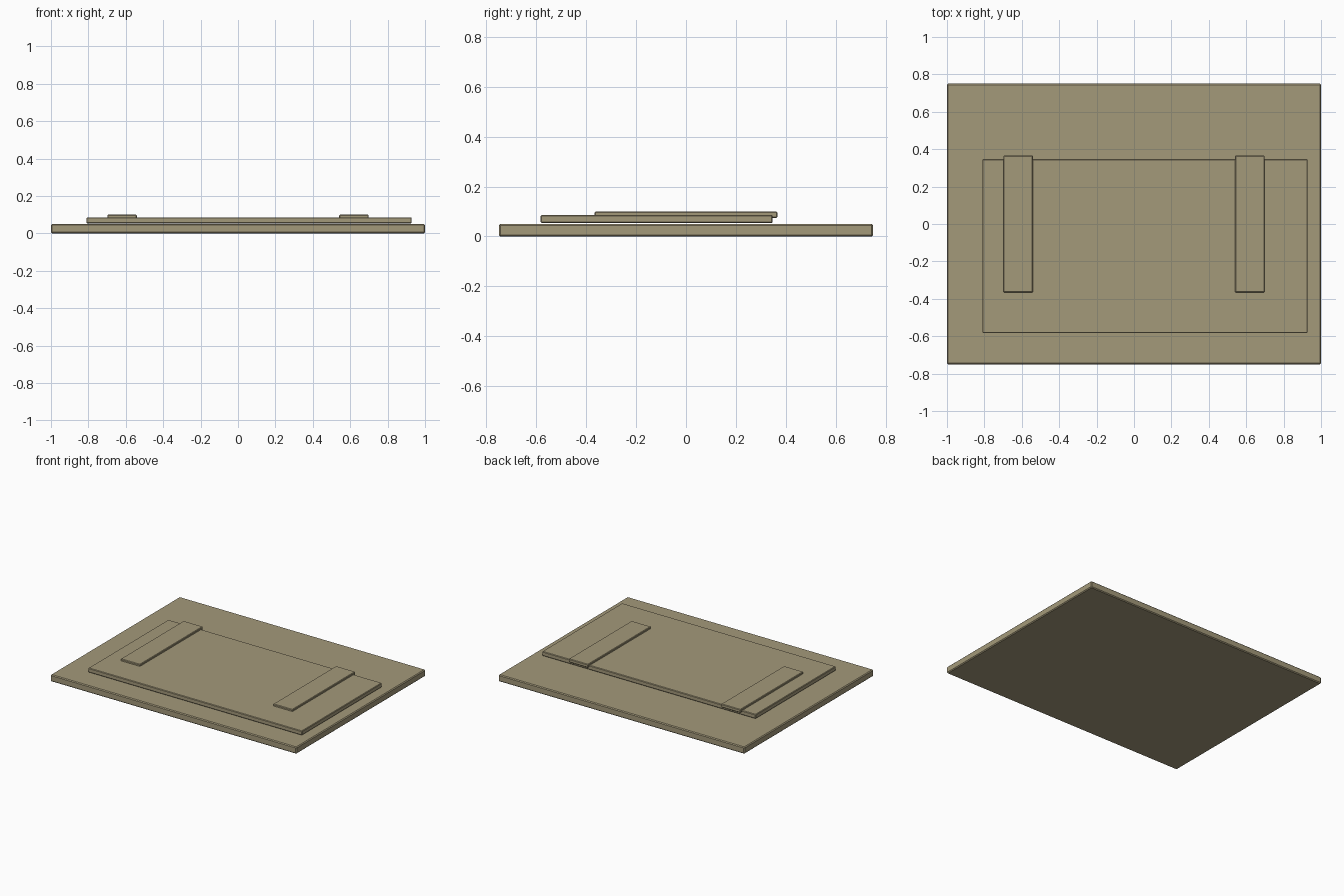
import bpy, bmesh
from mathutils import Vector

if "Cube" in bpy.data.objects:
    bpy.data.objects.remove(bpy.data.objects["Cube"])

mat = bpy.data.materials.new("khaki_tan")
mat.diffuse_color = (0.37, 0.32, 0.195, 1)
mat.use_nodes = True
mat.node_tree.nodes["Principled BSDF"].inputs["Base Color"].default_value = mat.diffuse_color


def slab(name, lo, hi, chamfer):
    """Flat box between two corners with a narrow chamfer on all edges."""
    lo, hi = Vector(lo), Vector(hi)
    bm = bmesh.new()
    bmesh.ops.create_cube(bm, size=1)
    size, mid = hi - lo, (hi + lo) / 2
    for v in bm.verts:
        v.co = Vector(a * b for a, b in zip(v.co, size))
    bmesh.ops.bevel(bm, geom=bm.edges[:], offset=chamfer, segments=1,
                    affect='EDGES')
    mesh = bpy.data.meshes.new(name)
    bm.to_mesh(mesh)
    bm.free()
    mesh.materials.append(mat)
    ob = bpy.data.objects.new(name, mesh)
    ob.location = mid
    bpy.context.collection.objects.link(ob)
    return ob


# Broad bottom board
slab("base_board", (-1, -0.75, 0), (1, 0.75, 0.05), 0.006)

# Off-centre panel resting just above the board
slab("upper_panel", (-0.81, -0.583, 0.054), (0.928, 0.347, 0.086), 0.004)

# Two strips lying across the panel, overhanging its back edge
for side, x in (("left", -0.62), ("right", 0.62)):
    slab(side + "_strip", (x - 0.079, -0.366, 0.075),
         (x + 0.079, 0.366, 0.1), 0.004)
